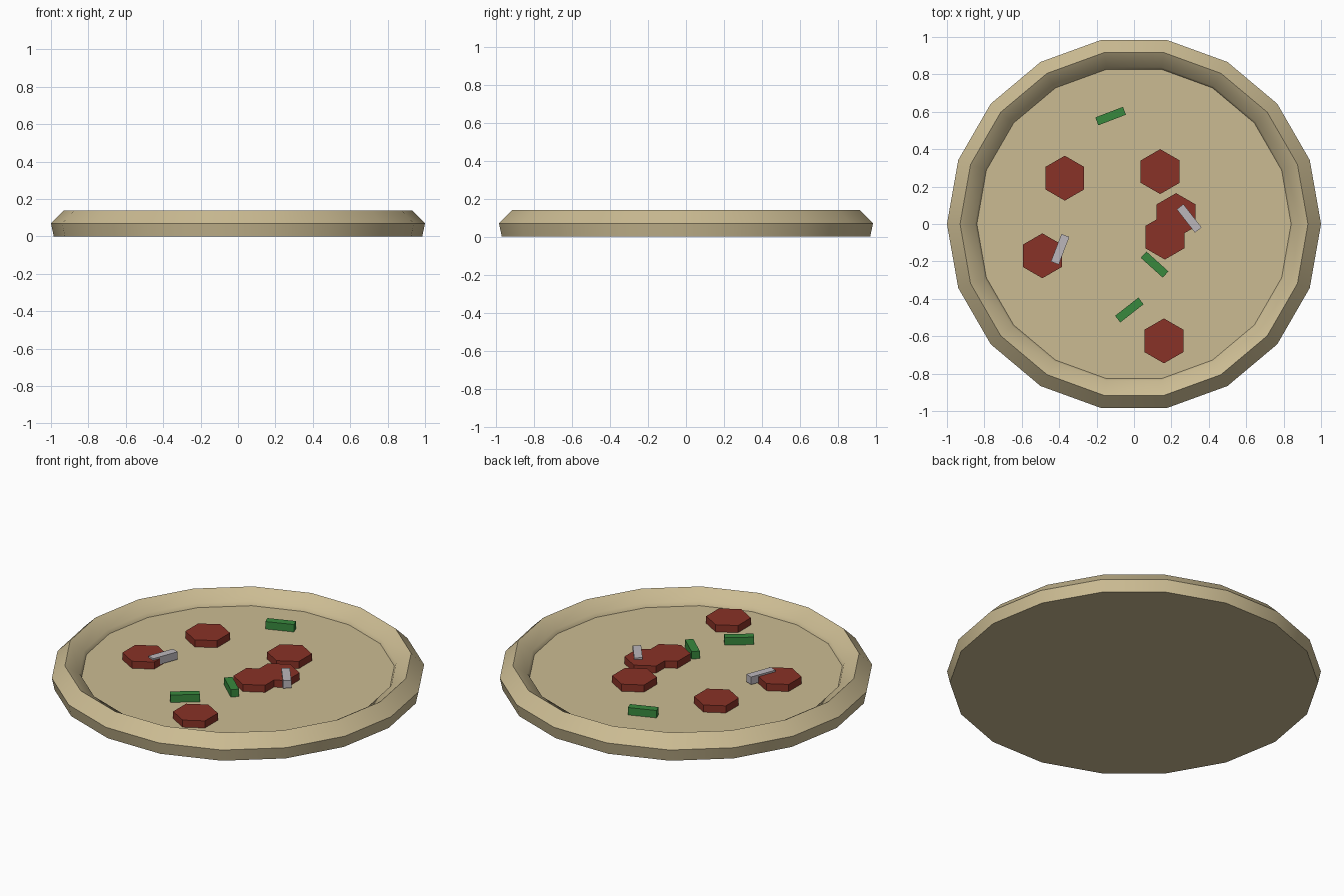
import bpy, bmesh, math

if "Cube" in bpy.data.objects:
    bpy.data.objects.remove(bpy.data.objects["Cube"])


def material(name, rgb):
    m = bpy.data.materials.new(name)
    m.diffuse_color = (*rgb, 1)
    m.use_nodes = True
    m.node_tree.nodes["Principled BSDF"].inputs["Base Color"].default_value = m.diffuse_color
    return m


DOUGH = material("dough tan", (0.60, 0.50, 0.29))
RED = material("sausage red", (0.25, 0.032, 0.020))
GREEN = material("pepper green", (0.04, 0.25, 0.048))
GREY = material("onion grey", (0.50, 0.47, 0.50))


def add_object(name, bm, mat):
    bmesh.ops.recalc_face_normals(bm, faces=bm.faces)
    me = bpy.data.meshes.new(name)
    bm.to_mesh(me)
    bm.free()
    me.materials.append(mat)
    ob = bpy.data.objects.new(name, me)
    bpy.context.collection.objects.link(ob)
    return ob


# Base with raised crust: an 18-sided lathe of a (radius, height) profile
SIDES = 18
profile = [(0.985, 0), (1.0, 0.07), (0.93, 0.14), (0.85, 0.09), (0.84, 0.068)]
bm = bmesh.new()
rings = [[bm.verts.new((r * math.cos(math.tau * i / SIDES),
                        r * math.sin(math.tau * i / SIDES), z))
          for i in range(SIDES)] for r, z in profile]
for low, high in zip(rings, rings[1:]):
    for i in range(SIDES):
        j = (i + 1) % SIDES
        bm.faces.new((low[i], low[j], high[j], high[i]))
bm.faces.new(rings[0][::-1])
bm.faces.new(rings[-1])
base = add_object("crust_base", bm, DOUGH)
bpy.context.view_layer.objects.active = base
base.select_set(True)
bpy.ops.object.shade_smooth_by_angle(angle=math.radians(35))


# Hexagonal sausage slices
def slice_at(name, x, y):
    bm = bmesh.new()
    bmesh.ops.create_cone(bm, cap_ends=True, segments=6, radius1=0.12,
                          radius2=0.12, depth=0.045)
    ob = add_object(name, bm, RED)
    # points of the hexagon face along y
    xs = [v.co.x for v in ob.data.vertices]
    turn = math.pi / 6 if max(xs) > 0.11 else 0
    ob.location = (x, y, 0.0875)
    ob.rotation_euler.z = turn


for n, (x, y) in enumerate([(-0.37, 0.245), (0.14, 0.28), (0.225, 0.045),
                            (0.165, -0.07), (-0.49, -0.17), (0.16, -0.625)]):
    slice_at(f"sausage_slice_{n + 1}", x, y)


# Small vegetable strips
def strip(name, mat, x, y, angle, top):
    bm = bmesh.new()
    bmesh.ops.create_cube(bm, size=1)
    bmesh.ops.scale(bm, vec=(0.158, 0.045, 0.045), verts=bm.verts)
    ob = add_object(name, bm, mat)
    ob.location = (x, y, top - 0.0225)
    ob.rotation_euler.z = math.radians(angle)


for n, (x, y, a) in enumerate([(-0.125, 0.577, 21), (0.11, -0.217, -42),
                               (-0.025, -0.46, 38)]):
    strip(f"pepper_strip_{n + 1}", GREEN, x, y, a, 0.112)
for n, (x, y, a) in enumerate([(0.295, 0.03, -52), (-0.395, -0.135, 69)]):
    strip(f"onion_strip_{n + 1}", GREY, x, y, a, 0.12)
